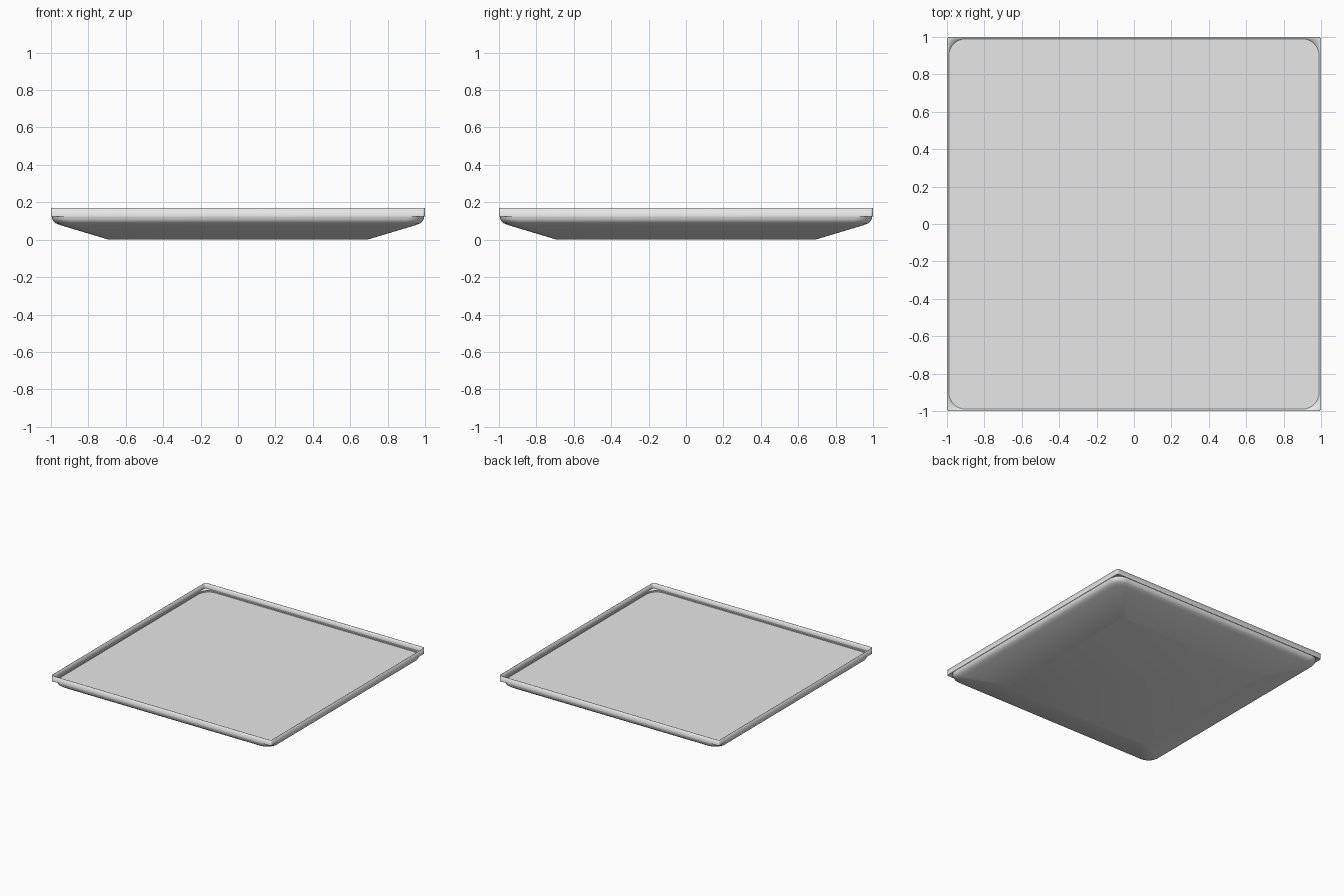
import bpy
import bmesh
import math

cube = bpy.data.objects.get("Cube")
if cube:
    bpy.data.objects.remove(cube, do_unlink=True)

grey = bpy.data.materials.new("light_grey")
grey.use_nodes = True
grey.diffuse_color = (0.8, 0.8, 0.8, 1)
grey.node_tree.nodes["Principled BSDF"].inputs["Base Color"].default_value = (0.8, 0.8, 0.8, 1)


def rounded_square(bm, half, radius, z, steps=8):
    """Counter-clockwise ring of vertices around a square with round corners."""
    ring = []
    for corner in range(4):
        turn = corner * math.pi / 2
        mid = turn + math.pi / 4
        inset = (half - radius) * math.sqrt(2)
        for i in range(steps + 1):
            a = turn + i / steps * math.pi / 2
            ring.append(bm.verts.new((inset * math.cos(mid) + radius * math.cos(a),
                                      inset * math.sin(mid) + radius * math.sin(a), z)))
    return ring


def loft(name, sections, capped=False):
    """Join successive rounded squares given as (half width, corner radius, z)."""
    bm = bmesh.new()
    rings = [rounded_square(bm, *s) for s in sections]
    for a, b in zip(rings, rings[1:]):
        for i in range(len(a)):
            j = (i + 1) % len(a)
            bm.faces.new((b[i], b[j], a[j], a[i]))
    if capped:
        bm.faces.new(rings[0])
        bm.faces.new(rings[-1][::-1])
    mesh = bpy.data.meshes.new(name)
    bm.to_mesh(mesh)
    bm.free()
    mesh.materials.append(grey)
    obj = bpy.data.objects.new(name, mesh)
    bpy.context.collection.objects.link(obj)
    bpy.ops.object.select_all(action='DESELECT')
    obj.select_set(True)
    bpy.context.view_layer.objects.active = obj
    bpy.ops.object.shade_smooth_by_angle(angle=math.radians(40))
    return obj


# Shallow body: recessed floor, rounded shoulder, sloping underside
loft("tray_body", [
    (0.986, 0.09, 0.117), (0.986, 0.09, 0.125), (0.996, 0.09, 0.125),
    (0.993, 0.09, 0.11), (0.987, 0.09, 0.098), (0.975, 0.09, 0.088),
    (0.95, 0.088, 0.078), (0.69, 0.04, 0.0)], capped=True)

# Thin upright rim with small ledges filling the corners
rim = loft("rim", [(1.0, 0.015, 0.17), (1.0, 0.015, 0.125), (0.99, 0.09, 0.125)])
wall = rim.modifiers.new("thickness", 'SOLIDIFY')
wall.thickness = 0.003
wall.offset = -1
